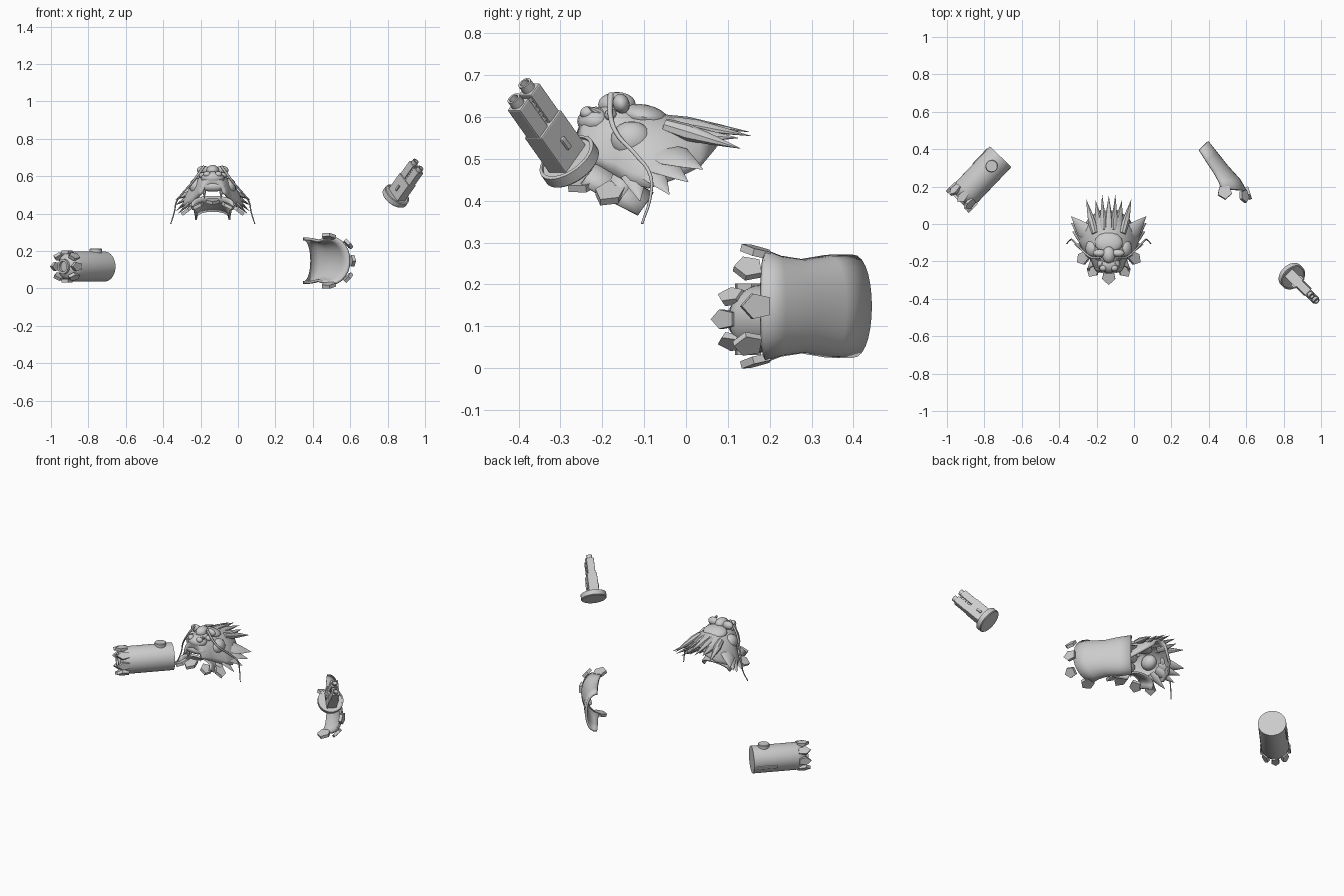
import bpy, bmesh, math
from mathutils import Vector, Matrix

cube = bpy.data.objects.get("Cube")
if cube:
    bpy.data.objects.remove(cube)

grey = bpy.data.materials.new("plain_grey")
grey.use_nodes = True
grey.diffuse_color = (0.6, 0.6, 0.6, 1)
grey.node_tree.nodes["Principled BSDF"].inputs["Base Color"].default_value = (0.6, 0.6, 0.6, 1)


def frame(pos, zdir, xdir):
    z = Vector(zdir).normalized()
    y = z.cross(Vector(xdir)).normalized()
    x = y.cross(z)
    m = Matrix((x, y, z)).transposed().to_4x4()
    m.translation = Vector(pos)
    return m


def finish(name, bm, matrix=None, smooth=False, bevel=0):
    bmesh.ops.recalc_face_normals(bm, faces=bm.faces[:])
    if matrix:
        bm.transform(matrix)
    me = bpy.data.meshes.new(name)
    bm.to_mesh(me)
    bm.free()
    me.materials.append(grey)
    ob = bpy.data.objects.new(name, me)
    bpy.context.collection.objects.link(ob)
    if bevel:
        mod = ob.modifiers.new("bevel", 'BEVEL')
        mod.width, mod.segments = bevel, 2
    if smooth:
        bpy.ops.object.select_all(action='DESELECT')
        ob.select_set(True)
        bpy.context.view_layer.objects.active = ob
        bpy.ops.object.shade_smooth_by_angle(angle=math.radians(40))
    return ob


def box(name, size, matrix, bevel=0):
    bm = bmesh.new()
    bmesh.ops.create_cube(bm, size=1)
    bmesh.ops.scale(bm, vec=size, verts=bm.verts[:])
    return finish(name, bm, matrix, bevel=bevel)


def lathe(name, profile, matrix, sides=32):
    """Solid of revolution from (radius, height) pairs along local z."""
    bm = bmesh.new()
    rings = [[bm.verts.new((r * math.cos(k * math.tau / sides), r * math.sin(k * math.tau / sides), h))
              for k in range(sides)] for r, h in profile]
    for a, b in zip(rings, rings[1:]):
        for k in range(sides):
            bm.faces.new((a[k], a[(k + 1) % sides], b[(k + 1) % sides], b[k]))
    bm.faces.new(rings[0])
    bm.faces.new(rings[-1])
    return finish(name, bm, matrix, smooth=True)


def ball(name, pos, size, tilt=0):
    bm = bmesh.new()
    bmesh.ops.create_uvsphere(bm, u_segments=16, v_segments=10, radius=1)
    m = Matrix.Translation(pos) @ Matrix.Rotation(tilt, 4, 'X') @ Matrix.Diagonal((*size, 1))
    return finish(name, bm, m, smooth=True)


def claw(name, pos, point, normal, width, length, thick=0.018):
    """Five-sided armour plate with its tip towards 'point'."""
    bm = bmesh.new()
    outline = [(-0.35, -0.5), (0.35, -0.5), (0.5, 0.1), (0, 0.5), (-0.5, 0.1)]
    face = bm.faces.new([bm.verts.new((x * width, y * length, -thick / 2)) for x, y in outline])
    ext = bmesh.ops.extrude_face_region(bm, geom=[face])
    bmesh.ops.translate(bm, vec=(0, 0, thick), verts=[v for v in ext["geom"] if isinstance(v, bmesh.types.BMVert)])
    return finish(name, bm, frame(pos, normal, Vector(point).cross(Vector(normal))))


def spike(name, base, tip, width, thick, flat=(0, 0, 1)):
    """Leaf-shaped spine, swollen near its root."""
    b, t = Vector(base), Vector(tip)
    d = t - b
    side = Vector(flat).cross(d)
    bm = bmesh.new()
    rings = []
    for f, r in ((0, 0.8), (0.3, 1), (0.65, 0.55), (1, 0.03)):
        rings.append([bm.verts.new((r * width / 2 * math.cos(k * math.pi / 4),
                                    r * thick / 2 * math.sin(k * math.pi / 4), f * d.length)) for k in range(8)])
    for p, q in zip(rings, rings[1:]):
        for k in range(8):
            bm.faces.new((p[k], p[(k + 1) % 8], q[(k + 1) % 8], q[k]))
    bm.faces.new(rings[0])
    bm.faces.new(rings[-1])
    return finish(name, bm, frame(b, d, side), smooth=True)


def trough(name, stations, wide, thick, power=1.0, steps=14):
    """Arched shell through stations of (edge centre, half width, bulge vector)."""
    bm = bmesh.new()
    rows = []
    for c, w, bulge in stations:
        row = []
        for k in range(steps + 1):
            a = math.pi * k / steps
            row.append(bm.verts.new(Vector(c) - Vector(wide) * w * math.cos(a)
                                    + Vector(bulge) * math.sin(a) ** power))
        rows.append(row)
    for p, q in zip(rows, rows[1:]):
        for k in range(steps):
            bm.faces.new((p[k], p[k + 1], q[k + 1], q[k]))
    ob = finish(name, bm, smooth=True)
    mod = ob.modifiers.new("thickness", 'SOLIDIFY')
    mod.thickness, mod.offset = thick, 0
    return ob


# Clawed canister lying on its side
back, axis = Vector((-0.713, 0.36, 0.117)), Vector((-0.69, -0.724, 0))
side = Vector((-0.724, 0.69, 0))
up = Vector((0, 0, 1))
lathe("canister_body", [(0.08, 0), (0.08, 0.26), (0.072, 0.285), (0.055, 0.305), (0.04, 0.312),
                        (0.04, 0.325), (0.028, 0.325), (0.028, 0.31)], frame(back, axis, up))
lathe("canister_button", [(0.033, 0.05), (0.033, 0.093), (0.03, 0.096)], frame(back + axis * 0.07, up, axis))
for k in range(8):
    out = side * math.cos(k * math.pi / 4) + up * math.sin(k * math.pi / 4)
    claw("canister_claw", back + axis * 0.3 + out * 0.076, axis - out * 0.15, out, 0.046, 0.07)
out = side * 0.96 - up * 0.28
box("canister_side_rail", (0.12, 0.022, 0.012), frame(back + axis * 0.075 + out * 0.079, out, axis), 0.004)

# Curved shield with a flared, clawed end
trough("shield_shell", [((x, y, 0.148), w, (bx, by, 0)) for x, y, w, bx, by in (
    (0.347, 0.395, 0.117, 0.045, 0.045), (0.385, 0.335, 0.116, 0.055, 0.045),
    (0.425, 0.275, 0.106, 0.07, 0.035), (0.453, 0.225, 0.114, 0.11, 0.01),
    (0.465, 0.19, 0.128, 0.13, -0.01))], up, 0.014, 0.8)
claw("shield_claw_middle", (0.612, 0.165, 0.148), (0.3, -0.95, 0), (0.95, 0.3, 0), 0.06, 0.07)
for s in (1, -1):
    claw("shield_claw_corner", (0.59, 0.145, 0.148 + s * 0.09), (0.2, -0.95, 0), (0.75, 0.15, s * 0.65), 0.06, 0.065)
    claw("shield_claw_edge", (0.485, 0.165, 0.148 + s * 0.132), (0.1, -0.95, s * 0.25), (0.1, 0.25, s * 0.95), 0.075, 0.07)

# Twin-barrelled gun on a round base
root, d = Vector((0.835, -0.27, 0.481)), Vector((0.5, -0.5, 0.707))
u, v = Vector((0.5, -0.5, -0.707)), Vector((0.707, 0.707, 0))
at = lambda a, b, c: frame(root + d * a + u * b + v * c, d, u)
lathe("gun_base", [(0.07, 0), (0.074, 0.004), (0.074, 0.032), (0.066, 0.034), (0.066, 0.028)], at(0, 0, 0))
box("gun_body", (0.095, 0.058, 0.12), at(0.085, 0, 0), 0.003)
box("gun_spine", (0.055, 0.026, 0.11), at(0.165, 0, 0))
for s in (1, -1):
    box("gun_barrel", (0.042, 0.044, 0.12), at(0.178, s * 0.026, 0), 0.004)
    lathe("gun_muzzle", [(0.017, 0.22), (0.017, 0.258), (0.011, 0.258), (0.011, 0.243)], at(0, s * 0.026, 0), 16)
    box("gun_side_latch", (0.014, 0.012, 0.035), at(0.08, 0, s * 0.032), 0.004)
    for k in range(5):
        box("gun_vent", (0.014, 0.006, 0.008), at(0.16 + k * 0.016, 0, s * 0.015))

# Dragon head: arched mask
cx = -0.135
trough("head_mask", [((cx, y, lo), w, (0, 0, hi - lo)) for y, w, lo, hi in (
    (-0.255, 0.055, 0.51, 0.56), (-0.24, 0.07, 0.5, 0.6), (-0.2, 0.085, 0.48, 0.62),
    (-0.165, 0.105, 0.46, 0.635), (-0.13, 0.14, 0.44, 0.61), (-0.09, 0.155, 0.43, 0.61),
    (-0.03, 0.14, 0.45, 0.595), (0.03, 0.1, 0.48, 0.58), (0.07, 0.04, 0.53, 0.57))], (1, 0, 0), 0.014, 1.2)

# Hollow guard below the mask, with claws on its front rim
trough("guard_shell", [((cx, y, z), w, (0, 0.035, 0.05)) for y, z, w in (
    (-0.25, 0.44, 0.11), (-0.21, 0.415, 0.095), (-0.16, 0.388, 0.09), (-0.115, 0.365, 0.09))],
    (1, 0, 0), 0.012, 0.6)
claw("guard_claw_middle", (cx, -0.285, 0.465), (0, -1, -0.25), (0, -0.25, 1), 0.07, 0.08)

# Face centre line
ball("snout", (cx, -0.215, 0.59), (0.062, 0.045, 0.035))
ball("nose_bridge", (cx, -0.165, 0.63), (0.034, 0.045, 0.03))
ball("forehead", (cx, -0.1, 0.6), (0.075, 0.06, 0.03), -0.2)
ball("upper_lip", (cx, -0.235, 0.545), (0.07, 0.03, 0.028))
spike("crown_spine", (cx, -0.06, 0.595), (cx, 0.15, 0.565), 0.045, 0.03)

# Paired features of the head: (root offset, tip offset, width, thickness)
spines = {
    "horn": ((0.075, -0.05, 0.58), (0.12, 0.13, 0.525), 0.045, 0.04),
    "inner_mane_spike": ((0.03, -0.03, 0.59), (0.035, 0.155, 0.555), 0.035, 0.025),
    "outer_mane_spike": ((0.05, -0.01, 0.56), (0.07, 0.125, 0.55), 0.04, 0.03),
    "upper_frill": ((0.11, -0.06, 0.52), (0.2, 0.04, 0.475), 0.09, 0.025),
    "middle_frill": ((0.11, -0.08, 0.5), (0.2, 0.005, 0.445), 0.08, 0.025),
    "lower_frill": ((0.11, -0.1, 0.49), (0.195, -0.04, 0.415), 0.07, 0.025),
    "cheek_frill": ((0.1, -0.13, 0.48), (0.185, -0.11, 0.40), 0.06, 0.025),
    "jaw_frill": ((0.09, -0.15, 0.47), (0.15, -0.16, 0.40), 0.055, 0.025),
    "nose_horn": ((0.035, -0.2, 0.605), (0.05, -0.235, 0.625), 0.022, 0.02),
    "fang": ((0.045, -0.235, 0.53), (0.045, -0.245, 0.48), 0.02, 0.02),
}
whisker = [(0.045, -0.18, 0.655), (0.085, -0.18, 0.6), (0.115, -0.165, 0.56), (0.16, -0.12, 0.51),
           (0.195, -0.085, 0.46), (0.205, -0.085, 0.41), (0.225, -0.105, 0.345)]
for s in (1, -1):
    put = lambda p: (cx + s * p[0], p[1], p[2])
    for name, (a, b, w, t) in spines.items():
        spike(name, put(a), put(b), w, t, (s * 0.55, 0, 0.8))
    ball("brow", put((0.05, -0.155, 0.632)), (0.035, 0.02, 0.024), 0.3)
    ball("eye", put((0.052, -0.18, 0.605)), (0.022, 0.015, 0.015))
    ball("nostril", put((0.03, -0.235, 0.61)), (0.02, 0.018, 0.016))
    ball("cheek", put((0.085, -0.13, 0.545)), (0.04, 0.05, 0.045))
    claw("guard_claw_front", put((0.085, -0.25, 0.44)), (s * 0.5, -0.85, -0.2), (s * 0.4, -0.1, 0.9), 0.065, 0.075)
    claw("guard_claw_side", put((0.14, -0.185, 0.415)), (s * 0.85, -0.5, -0.2), (s * 0.6, 0, 0.8), 0.065, 0.075)
    curve = bpy.data.curves.new("whisker", 'CURVE')
    curve.dimensions = '3D'
    curve.bevel_depth, curve.bevel_resolution, curve.use_fill_caps = 0.007, 2, True
    curve.resolution_u = 6
    line = curve.splines.new('BEZIER')
    line.bezier_points.add(len(whisker) - 1)
    for k, (pt, p) in enumerate(zip(line.bezier_points, whisker)):
        pt.co = put(p)
        pt.handle_left_type = pt.handle_right_type = 'AUTO'
        pt.radius = 1 - 0.1 * k
    curve.materials.append(grey)
    bpy.context.collection.objects.link(bpy.data.objects.new("whisker", curve))
